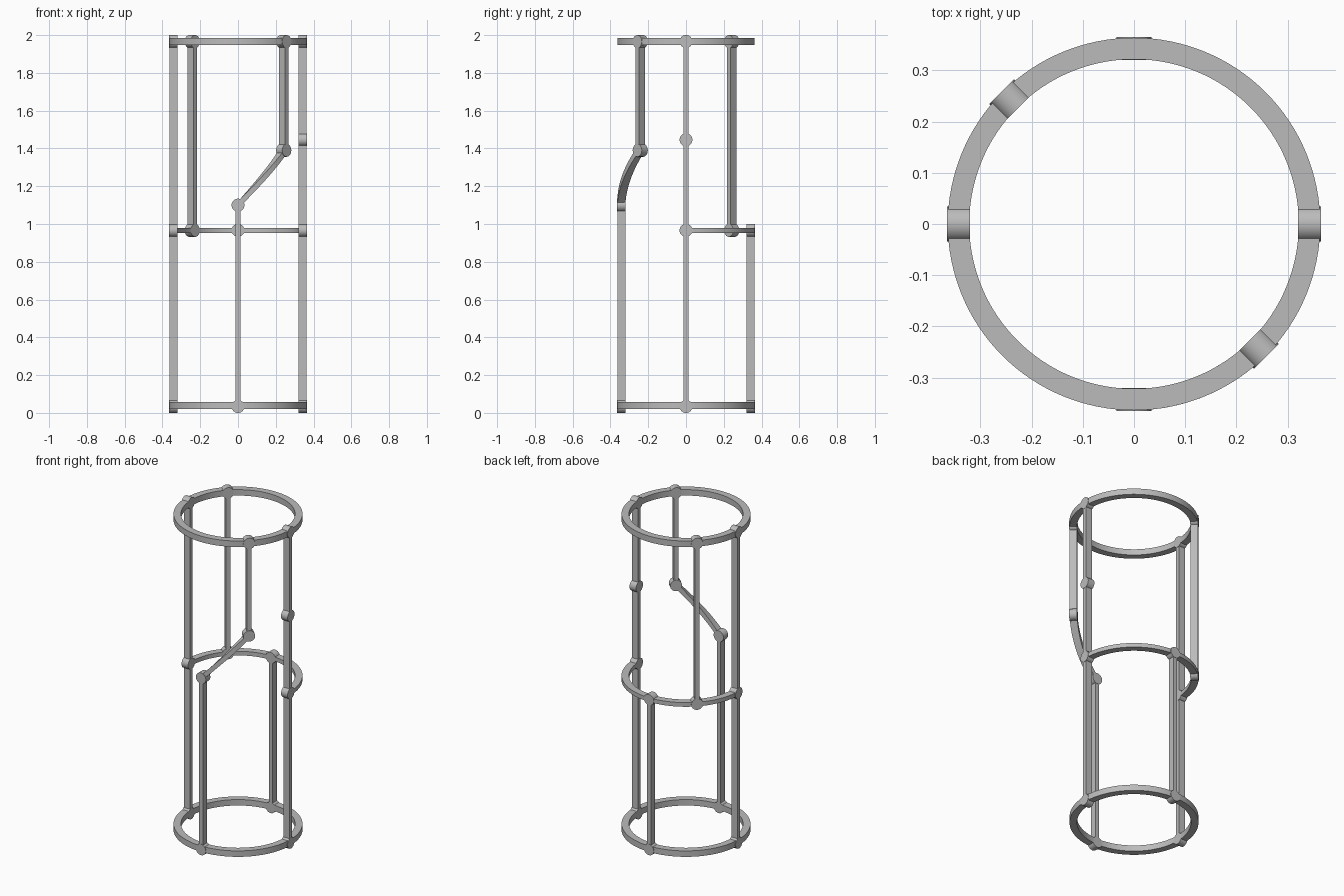
import bpy, bmesh, math
from mathutils import Matrix, Vector

cube = bpy.data.objects.get("Cube")
if cube:
    bpy.data.objects.remove(cube, do_unlink=True)

R_IN, R_OUT = 0.3215, 0.3635
LOW, MID, TOP = 0.034, 0.966, 1.966
NODE_R, BAR_W = 0.034, 0.026
FRONT, FRONT_LEFT, LEFT, BACK, BACK_RIGHT, RIGHT = -90, -45, 0, 90, 135, 180

grey = bpy.data.materials.new("plain_grey")
grey.use_nodes = True
colour = (0.5, 0.5, 0.5, 1)
grey.diffuse_color = colour
grey.node_tree.nodes["Principled BSDF"].inputs["Base Color"].default_value = colour


def finish(name, bm):
    bmesh.ops.recalc_face_normals(bm, faces=bm.faces)
    mesh = bpy.data.meshes.new(name)
    bm.to_mesh(mesh)
    bm.free()
    mesh.materials.append(grey)
    obj = bpy.data.objects.new(name, mesh)
    bpy.context.collection.objects.link(obj)
    bpy.ops.object.select_all(action="DESELECT")
    obj.select_set(True)
    bpy.context.view_layer.objects.active = obj
    bpy.ops.object.shade_smooth_by_angle(angle=math.radians(35))
    return obj


def band(name, a0, a1, z0, z1, height, steps):
    """Rectangular section swept round the cylinder from one angle and height to another."""
    bm = bmesh.new()
    closed = abs(a1 - a0) == 360
    sections = []
    for i in range(steps if closed else steps + 1):
        t = i / steps
        a = math.radians(a0 + (a1 - a0) * t)
        z = z0 + (z1 - z0) * t
        corners = ((R_IN, -1), (R_OUT, -1), (R_OUT, 1), (R_IN, 1))
        sections.append([bm.verts.new((r * math.cos(a), r * math.sin(a), z + s * height / 2))
                         for r, s in corners])
    pairs = list(zip(sections, sections[1:]))
    if closed:
        pairs.append((sections[-1], sections[0]))
    else:
        bm.faces.new(sections[0])
        bm.faces.new(sections[-1])
    for p, q in pairs:
        for k in range(4):
            n = (k + 1) % 4
            bm.faces.new((p[k], p[n], q[n], q[k]))
    return finish(name, bm)


def bar(name, angle, z0, z1):
    """Upright flat bar, deep along the radius."""
    bm = bmesh.new()
    size = Matrix.Diagonal((R_OUT - R_IN, BAR_W, z1 - z0, 1))
    place = Matrix.Translation(((R_IN + R_OUT) / 2, 0, (z0 + z1) / 2))
    turn = Matrix.Rotation(math.radians(angle), 4, "Z")
    bmesh.ops.create_cube(bm, size=1, matrix=turn @ place @ size)
    return finish(name, bm)


def node(name, angle, z):
    """Round joint with its axis along the radius."""
    bm = bmesh.new()
    place = Matrix.Translation(((R_IN + R_OUT) / 2, 0, z))
    turn = Matrix.Rotation(math.radians(angle), 4, "Z")
    tip = Matrix.Rotation(math.pi / 2, 4, "Y")
    bmesh.ops.create_cone(bm, cap_ends=True, segments=40, radius1=NODE_R, radius2=NODE_R,
                          depth=R_OUT - R_IN + 0.003, matrix=turn @ place @ tip)
    return finish(name, bm)


# Rings: two full hoops and the back half hoop
band("bottom_ring", 0, 360, LOW + 0.004, LOW + 0.004, 0.037, 128)
band("top_ring", 0, 360, TOP, TOP, 0.037, 128)
band("middle_half_ring", 0, 180, MID, MID, BAR_W, 64)

# Upright bars with the joints along each
uprights = {
    "left": (LEFT, (LOW, MID, 1.446, TOP)),
    "right": (RIGHT, (LOW, MID, TOP)),
    "front": (FRONT, (LOW, 1.10)),
    "back": (BACK, (LOW, MID)),
    "front_left": (FRONT_LEFT, (1.39, TOP)),
    "back_right": (BACK_RIGHT, (MID, TOP)),
}
for side, (angle, heights) in uprights.items():
    bar(side + "_bar", angle, heights[0], heights[-1])
    for i, z in enumerate(heights):
        node(f"{side}_joint_{i + 1}", angle, z)

# Slanted strut that follows the cylinder
slope = math.atan2(1.39 - 1.10, (R_IN + R_OUT) / 2 * math.radians(FRONT_LEFT - FRONT))
band("slanted_strut", FRONT, FRONT_LEFT, 1.10, 1.39, BAR_W / math.cos(slope), 24)
